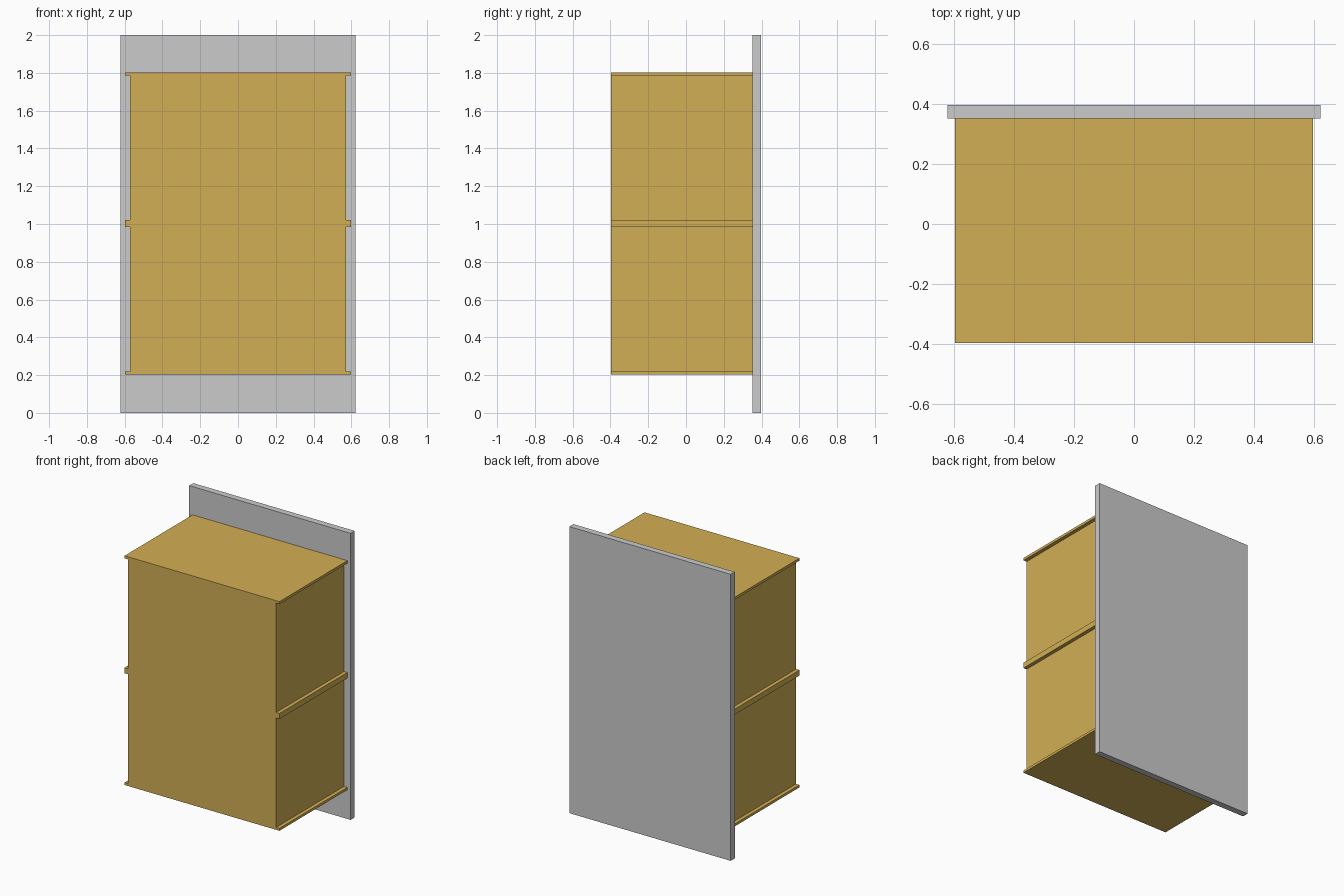
import bpy, bmesh

if "Cube" in bpy.data.objects:
    bpy.data.objects.remove(bpy.data.objects["Cube"])

Y_FRONT, Y_JOIN, Y_BACK = -0.397, 0.352, 0.397

ochre = bpy.data.materials.new("ochre")
ochre.diffuse_color = (0.65, 0.43, 0.09, 1)
ochre.use_nodes = True
ochre.node_tree.nodes["Principled BSDF"].inputs["Base Color"].default_value = ochre.diffuse_color


def extrude_profile(name, points, y0, y1, mat=None):
    """Extrude an (x, z) outline along y into a closed solid."""
    bm = bmesh.new()
    face = bm.faces.new([bm.verts.new((x, y0, z)) for x, z in points])
    ext = bmesh.ops.extrude_face_region(bm, geom=[face])
    moved = [v for v in ext["geom"] if isinstance(v, bmesh.types.BMVert)]
    bmesh.ops.translate(bm, verts=moved, vec=(0, y1 - y0, 0))
    bmesh.ops.recalc_face_normals(bm, faces=bm.faces)
    mesh = bpy.data.meshes.new(name)
    bm.to_mesh(mesh)
    bm.free()
    obj = bpy.data.objects.new(name, mesh)
    bpy.context.collection.objects.link(obj)
    if mat:
        mesh.materials.append(mat)
    return obj


# Upright mounting panel at the back
w = 0.623
extrude_profile("back_panel", [(-w, 0), (w, 0), (w, 2), (-w, 2)], Y_JOIN, Y_BACK)

# Cabinet body: side recesses between projecting bottom, middle and top ledges
rim, wall = 0.598, 0.572
right = [(rim, 0.203)]
for low, high in ((0.22, 0.983), (1.022, 1.785)):
    right += [(rim, low), (wall, low), (wall, high), (rim, high)]
right.append((rim, 1.803))
left = [(-x, z) for x, z in reversed(right)]
extrude_profile("cabinet_body", right + left, Y_FRONT, Y_JOIN, ochre)
